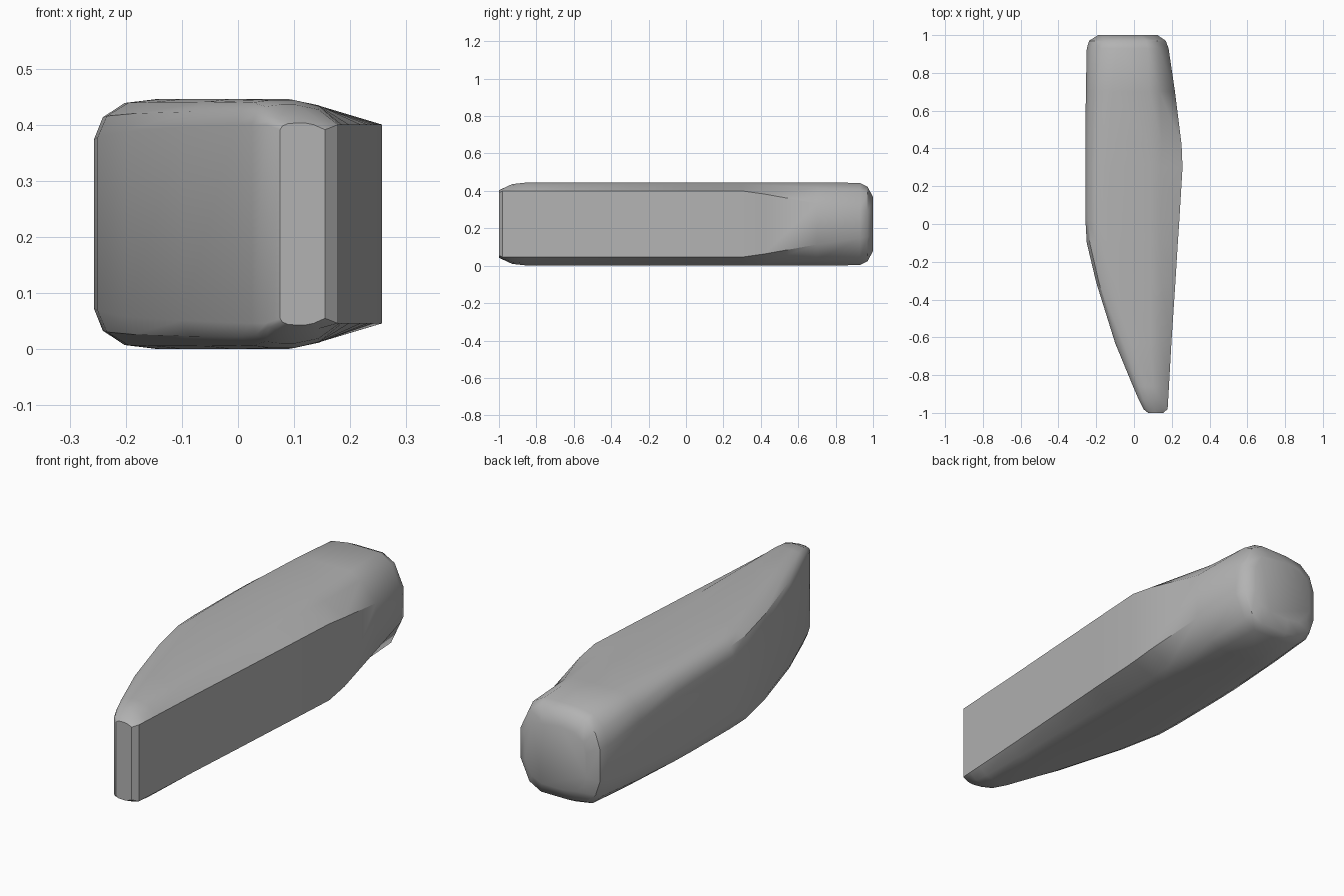
import bpy
import bmesh
import math

if "Cube" in bpy.data.objects:
    bpy.data.objects.remove(bpy.data.objects["Cube"], do_unlink=True)

MID = 0.223  # height of the horizontal symmetry plane

steel = bpy.data.materials.new("grey steel")
steel.use_nodes = True
color = (0.45, 0.45, 0.45, 1)
steel.diffuse_color = color
steel.node_tree.nodes["Principled BSDF"].inputs["Base Color"].default_value = color


def section(bm, y, left, right, h_left, h_right, top, round_left, a, b):
    """One closed cross-section: flat sides, rounded shoulders, mirrored top to bottom."""
    rise_l, rise_r = top - h_left, top - h_right
    half = [
        (right, h_right),
        (right - a, h_right + 0.75 * rise_r),
        (right - b, top),
        (left + 0.115 * round_left, top),
        (left + 0.055 * round_left, h_left + 0.9 * rise_l),
        (left + 0.016 * round_left, h_left + 0.55 * rise_l),
        (left, h_left),
    ]
    ring = half + [(x, -z) for x, z in reversed(half)]
    return [bm.verts.new((x, y, MID + z)) for x, z in ring]


# y, left x, right x, left half height, right half height, top, left rounding, right shoulder
stations = [
    (-1.0, 0.075, 0.155, 0.168, 0.168, 0.18, 0.25, 0.02, 0.035),
    (-0.98, 0.05, 0.178, 0.177, 0.177, 0.19, 0.35, 0.035, 0.07),
    (-0.93, 0.025, 0.181, 0.177, 0.177, 0.213, 0.45, 0.037, 0.08),
    (-0.86, -0.005, 0.185, 0.176, 0.177, 0.221, 0.55, 0.04, 0.085),
    (-0.63, -0.1, 0.198, 0.172, 0.177, 0.223, 0.8, 0.055, 0.11),
    (-0.31, -0.2, 0.219, 0.165, 0.177, 0.223, 0.9, 0.075, 0.13),
    (-0.1, -0.25, 0.232, 0.155, 0.177, 0.223, 1.0, 0.09, 0.145),
    (0.02, -0.257, 0.24, 0.15, 0.177, 0.223, 1.0, 0.1, 0.155),
    (0.3, -0.257, 0.257, 0.145, 0.177, 0.223, 1.0, 0.115, 0.17),
    (0.42, -0.257, 0.252, 0.14, 0.16, 0.223, 1.05, 0.105, 0.165),
    (0.7, -0.255, 0.217, 0.11, 0.11, 0.222, 1.2, 0.08, 0.135),
    (0.93, -0.25, 0.183, 0.08, 0.075, 0.22, 1.4, 0.05, 0.11),
    (0.97, -0.238, 0.168, 0.075, 0.07, 0.2, 1.4, 0.045, 0.105),
    (1.0, -0.19, 0.125, 0.055, 0.055, 0.145, 1.1, 0.035, 0.085),
]

# Tapered head, lofted along its length
bm = bmesh.new()
rings = [section(bm, *s) for s in stations]
count = len(rings[0])
for r0, r1 in zip(rings, rings[1:]):
    for i in range(count):
        j = (i + 1) % count
        bm.faces.new((r0[i], r0[j], r1[j], r1[i]))
bm.faces.new(rings[0])
bm.faces.new(rings[-1])
bmesh.ops.recalc_face_normals(bm, faces=bm.faces)

mesh = bpy.data.meshes.new("tapered_head")
bm.to_mesh(mesh)
bm.free()
mesh.materials.append(steel)
head = bpy.data.objects.new("tapered_head", mesh)
bpy.context.collection.objects.link(head)

bpy.ops.object.select_all(action="DESELECT")
head.select_set(True)
bpy.context.view_layer.objects.active = head
bpy.ops.object.shade_smooth_by_angle(angle=math.radians(35))
